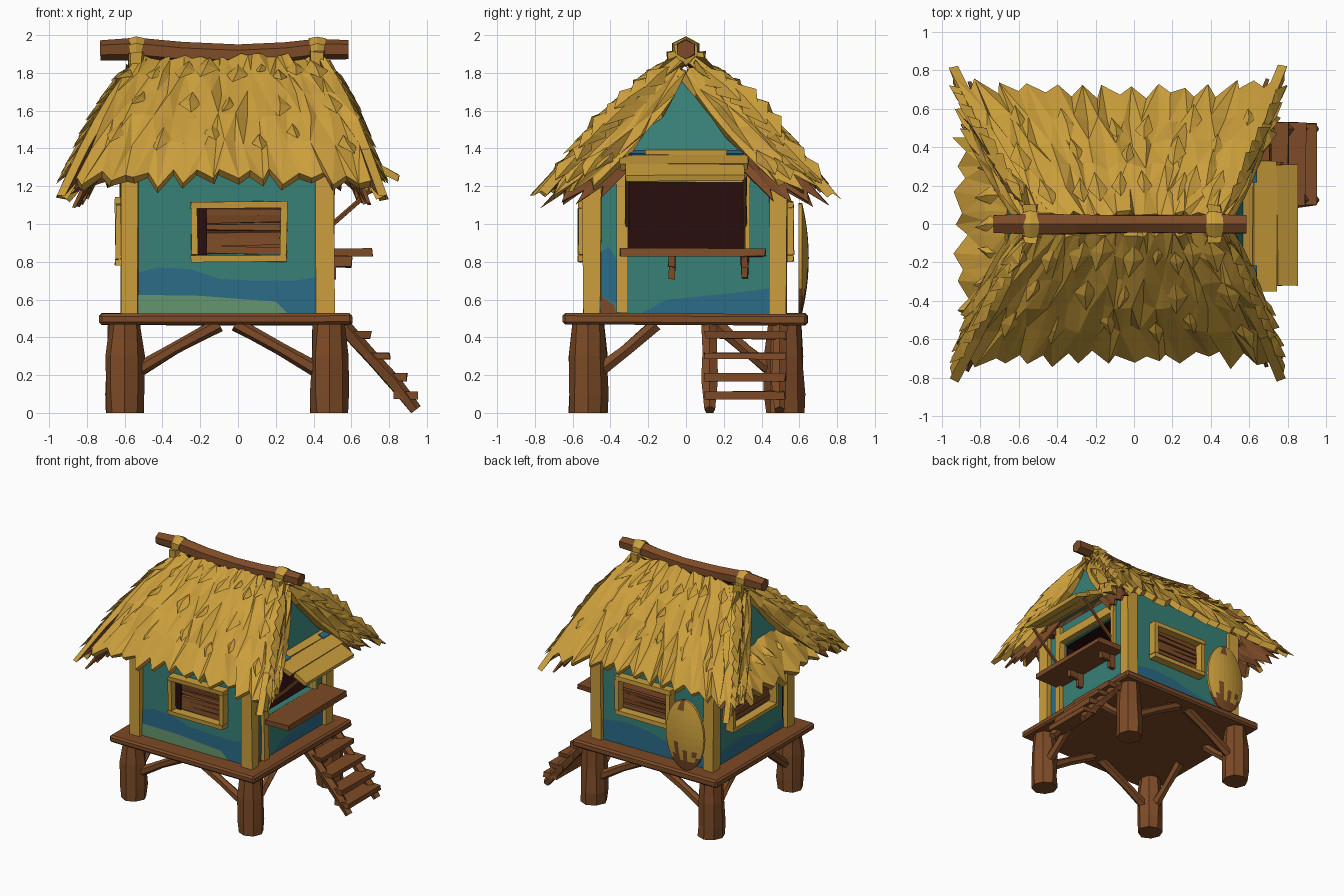
import bpy, bmesh, math, random
from mathutils import Vector, Matrix

if "Cube" in bpy.data.objects:
    bpy.data.objects.remove(bpy.data.objects["Cube"])

random.seed(7)
R = random.uniform


def material(name, rgb):
    m = bpy.data.materials.new(name)
    m.diffuse_color = (*rgb, 1)
    m.use_nodes = True
    m.node_tree.nodes["Principled BSDF"].inputs["Base Color"].default_value = m.diffuse_color
    return m


STRAW = material("straw yellow", (0.60, 0.345, 0.045))
WOOD = material("brown wood", (0.205, 0.07, 0.02))
TEAL = material("teal paint", (0.038, 0.22, 0.185))
BLUE = material("blue paint", (0.024, 0.15, 0.25))
GREEN = material("sage paint", (0.13, 0.30, 0.155))
DARK = material("dark interior", (0.022, 0.004, 0.004))


def finish(name, bm, *mats):
    me = bpy.data.meshes.new(name)
    bm.to_mesh(me)
    bm.free()
    for m in mats:
        me.materials.append(m)
    ob = bpy.data.objects.new(name, me)
    bpy.context.collection.objects.link(ob)
    return ob


def boxes(name, spans, mat, jit=0.0, rot=None):
    """Boxes given as (low corner, high corner), optionally turned about their centres."""
    bm = bmesh.new()
    for lo, hi in spans:
        lo, hi = Vector(lo), Vector(hi)
        m = Matrix.Translation((lo + hi) / 2) @ (rot or Matrix()) @ Matrix.Diagonal((*(hi - lo), 1))
        for v in bmesh.ops.create_cube(bm, size=1, matrix=m)["verts"]:
            v.co += Vector((R(-jit, jit), R(-jit, jit), R(-jit, jit)))
    return finish(name, bm, mat)


def log(name, pts, radii, mat=WOOD, sides=7, jit=0.12):
    """Rough faceted timber along a path."""
    bm = bmesh.new()
    pts = [Vector(p) for p in pts]
    rings = []
    for i, p in enumerate(pts):
        t = (pts[min(i + 1, len(pts) - 1)] - pts[max(i - 1, 0)]).normalized()
        a = t.cross(Vector((0, 1, 0)) if abs(t.y) < 0.9 else Vector((0, 0, 1))).normalized()
        b = t.cross(a)
        rings.append([bm.verts.new(p + (a * math.cos(math.tau * k / sides) + b * math.sin(math.tau * k / sides))
                                   * radii[i] * R(1 - jit, 1 + jit)) for k in range(sides)])
    for r0, r1 in zip(rings, rings[1:]):
        for k in range(sides):
            bm.faces.new((r0[k], r0[(k + 1) % sides], r1[(k + 1) % sides], r1[k]))
    bm.faces.new(rings[0])
    bm.faces.new(rings[-1])
    bmesh.ops.recalc_face_normals(bm, faces=bm.faces)
    return finish(name, bm, mat)


def on(side, u, v, d):
    """Point on a wall: u across, v up, d outwards."""
    return {"front": (u, -0.5 - d, v), "back": (u, 0.5 + d, v),
            "right": (0.47 + d, u, v), "left": (-0.58 - d, u, v)}[side]


def side_boxes(name, side, rects, d0, d1, mat, jit=0.0):
    spans = []
    for u0, u1, v0, v1 in rects:
        a, b = on(side, u0, v0, d0), on(side, u1, v1, d1)
        spans.append(([min(p) for p in zip(a, b)], [max(p) for p in zip(a, b)]))
    return boxes(name, spans, mat, jit)


def paint(name, side, pts, mat, d=0.004):
    bm = bmesh.new()
    f = bm.faces.new([bm.verts.new(on(side, u, v, d)) for u, v in pts])
    f.normal_update()
    if f.normal.dot(Vector(on(side, 0, 0, 1)) - Vector(on(side, 0, 0, 0))) < 0:
        f.normal_flip()
    return finish(name, bm, mat)


# ---- stilts, braces and deck
for x, ex in ((-0.6, 1), (0.485, -1)):
    for y in (-0.52, 0.52):
        log("stilt", [(x, y, 0), (x, y, 0.1), (x, y, 0.3), (x, y, 0.47)], [0.1, 0.105, 0.1, 0.085], sides=8, jit=0.08)
        s = -1 if y > 0 else 1
        log("brace_along", [(x + ex * .06, y, .22), (x + ex * .26, y, .34), (x + ex * .5, y, .47)], [.04, .033, .038], sides=6)
        log("brace_across", [(x, y + s * .06, .22), (x, y + s * .2, .33), (x, y + s * .36, .47)], [.04, .033, .038], sides=6)
deck = boxes("deck", [((-0.735, -0.655, 0.465), (0.605, 0.645, 0.525))], WOOD, 0.004)
bev = deck.modifiers.new("bevel", "BEVEL")
bev.width = 0.014
bev.segments = 1

# ---- ladder
for y in (0.125, 0.495):
    log("ladder_rail", [(0.55, y, 0.47), (0.68, y, 0.32), (0.82, y, 0.17), (0.94, y, 0.015)], [.045, .038, .042, .032], sides=5)
boxes("ladder_steps", [((x - .13, 0.1, z - .018), (x, 0.525, z + .018))
                       for x, z in ((.705, .41), (.805, .305), (.895, .19), (.955, .095))], WOOD, 0.006)

# ---- walls with openings, dark lining inside
holes = {"front": (-0.58, 0.47, (-0.22, 0.225, 0.84, 1.09)), "back": (-0.58, 0.47, (-0.22, 0.225, 0.84, 1.09)),
         "left": (-0.5, 0.5, (-0.27, 0.27, 0.82, 1.10)), "right": (-0.5, 0.5, (-0.32, 0.31, 0.87, 1.22))}
for side, (a, b, (u0, u1, v0, v1)) in holes.items():
    rects = [(a, u0, .52, 1.38), (u1, b, .52, 1.38), (u0, u1, .52, v0), (u0, u1, v1, 1.38)]
    side_boxes(side + "_wall", side, rects, -0.05, 0, TEAL)
    side_boxes(side + "_lining", side, rects if side == "right" else [(a, b, .52, 1.38)], -0.06, -0.05, DARK)
boxes("room_floor_and_ceiling", [((-.55, -.46, .522), (.44, .46, .53)), ((-.55, -.46, 1.3), (.44, .46, 1.33))], DARK)
boxes("corner_posts", [((x - .047, y - .047, .52), (x + .047, y + .047, 1.32))
                       for x in (-.575, .462) for y in (-.5, .485)], STRAW, 0.006)
boxes("eave_beams", [((-.75, y - .04, 1.31), (.6, y + .04, 1.38)) for y in (-.4, .4)], WOOD, 0.008)

# ---- faded paint
paint("blue_band", "front", [(-.54, .52), (.42, .52), (.42, .72), (.3, .70), (.1, .7), (-.1, .71), (-.25, .76), (-.42, .77), (-.54, .74)], BLUE)
paint("blue_band", "back", [(-.54, .52), (.42, .52), (.42, .69), (.2, .72), (0, .70), (-.2, .65), (-.54, .62)], BLUE)
paint("sage_band", "front", [(-.54, .52), (.27, .52), (.2, .59), (.05, .6), (-.2, .62), (-.54, .625)], GREEN, .008)
paint("blue_band", "right", [(-.25, .52), (.44, .52), (.44, .66), (.3, .64), (.1, .62), (-.1, .6)], BLUE)
paint("blue_band", "right", [(-.45, .62), (-.37, .58), (-.36, .8), (-.41, .88), (-.45, .85)], BLUE)
paint("worn_boards", "right", [(-.45, .52), (-.37, .52), (-.38, .57), (-.45, .62)], WOOD, .006)
paint("blue_band", "left", [(-.45, .52), (.44, .52), (.44, .62), (.1, .66), (-.2, .58), (-.45, .6)], BLUE)


# ---- shuttered windows
def window(side, u0, u1, v0, v1):
    w = 0.036
    side_boxes(side + "_window_frame", side, [(u0, u1, v1 - w, v1), (u0, u1, v0, v0 + w),
               (u0, u0 + w, v0 + w, v1 - w), (u1 - w, u1, v0 + w, v1 - w)], -0.04, 0.07, STRAW, 0.004)
    n, h, a = 6, (v1 - v0 - 2 * w) / 6, u0 + w
    side_boxes(side + "_shutter_slats", side, [(a, u1 - w, v0 + w + i * h + .006, v0 + w + (i + 1) * h - .002)
               for i in range(n)], -0.02, 0.008, WOOD, 0.007)
    side_boxes(side + "_shutter_back", side, [(a, u1 - w, v0 + w, v1 - w)], -0.04, -0.012, WOOD)


window("front", -.25, .26, .80, 1.12)
window("back", -.25, .26, .80, 1.12)
window("left", -.30, .30, .78, 1.14)
side_boxes("front_window_gap", "front", [(-.214, -.165, .837, 1.083)], -.02, .018, DARK)

# ---- serving hatch: frame, counter, brackets, awning
side_boxes("hatch_frame", "right", [(-.37, -.305, .53, 1.36), (-.31, .34, 1.22, 1.29), (.31, .34, .87, 1.22)], -.02, .03, STRAW, .004)
boxes("counter", [((.45, -.35, .825), (.71, .42, .87))], WOOD, .006)
for y in (-.075, .31):
    boxes("counter_bracket", [((.47, y - .018, .71), (.52, y + .018, .83)), ((.5, y - .018, .77), (.6, y + .018, .83))], WOOD, .006)
tilt = math.atan2(.16, .36)
rot = Matrix.Rotation(tilt, 4, "Y")
for i, (a, b) in enumerate(((-.33, .33), (-.35, .33), (-.32, .31))):
    x, z = .555 + i * .12, 1.38 - i * .055
    boxes("awning_plank", [((x - .062, a, z - .018), (x + .062, b, z + .018))], STRAW, .006, rot)
boxes("awning_paint", [((.59, y - .045, 1.374), (.64, y + .045, 1.383)) for y in (-.26, .26)], BLUE, 0, rot)
for y in (-.31, .31):
    log("awning_prop", [(.48, y, .98), (.64, y, 1.12), (.77, y, 1.25)], [.014, .013, .014], sides=5)

# ---- gable panels, leaning outwards
for name, xa, xb in (("right_gable", .46, .575), ("left_gable", -.56, -.68)):
    bm = bmesh.new()
    f = bm.faces.new([bm.verts.new(p) for p in ((xa, 0, 1.80), (xb, -.42, 1.36), (xb, .42, 1.36))])
    f.normal_update()
    if f.normal.x * xa < 0:
        f.normal_flip()
    finish(name, bm, TEAL).modifiers.new("thick", "SOLIDIFY").thickness = 0.03


# ---- thatched roof
def slope(s):
    def f(u, v):
        c = abs(2 * u - 1) ** 4 * v * v
        x = (-.53 - .39 * v) * (1 - u) + (.46 + .30 * v) * u
        return Vector((x, s * (.05 + .62 * v + .06 * c), 1.885 - .6 * v - .05 * c + .045 * math.sin(math.pi * v)))
    return f


def wing(e, s, drop=0.0):
    def f(u, v):
        outer = slope(s)(1 if e > 0 else 0, v)
        inner = Vector((.49 + .21 * v if e > 0 else -.59 - .27 * v, s * .43 * v ** 1.3, 1.80 - .54 * v))
        return outer.lerp(inner, u) + Vector((-e * drop, -s * drop * .5, -drop * .8))
    return f


def skirt(u, v):
    return Vector((-.66 - .22 * v, -.45 + .9 * u, 1.45 - .22 * v))


def thatch(name, f, nu, nv, v0=0.0, jit=0.02, tip=0.075, mat=STRAW, thick=0.05, out=(0, 0, 1)):
    bm = bmesh.new()
    g = []
    for j in range(nv + 1):
        row = []
        for i in range(nu + 1):
            u, v = i / nu, v0 + (1 - v0) * j / nv
            p = f(u, v)
            if 0 < i < nu:
                p += Vector((R(-jit, jit), R(-jit, jit), R(-jit, jit)))
            if j == nv and i % 2 == 0:   # ragged fringe
                p += (f(u, 1) - f(u, .9)).normalized() * tip * R(.7, 1.3)
            row.append(bm.verts.new(p))
        g.append(row)
    for j in range(nv):
        for i in range(nu):
            q = (g[j][i], g[j][i + 1], g[j + 1][i + 1], g[j + 1][i])
            for t in ((q[0], q[1], q[2]), (q[0], q[2], q[3])) if (i + j) % 2 else ((q[0], q[1], q[3]), (q[1], q[2], q[3])):
                bm.faces.new(t)
    bm.normal_update()
    if sum(fc.normal.dot(Vector(out)) for fc in bm.faces) < 0:
        bmesh.ops.reverse_faces(bm, faces=bm.faces)
    m = finish(name, bm, mat, WOOD).modifiers.new("thick", "SOLIDIFY")
    m.thickness, m.offset, m.material_offset = thick, -1, 1


def tufts(name, f, spots, size=0.1, out=(0, 0, 1)):
    bm = bmesh.new()
    for u, v in spots:
        p = f(u, v)
        d = (f(u, v + .02) - p).normalized()
        w = (f(u + .02, v) - p).normalized()
        n = w.cross(d).normalized()
        n = -n if n.dot(Vector(out)) < 0 else n
        k = size * R(.7, 1.2)
        a, b, top, tip, ridge = [bm.verts.new(q) for q in (
            p - w * k * .45, p + w * k * .45, p - d * k * .7 + n * .004,
            p + d * k * .8 + n * .035 + w * R(-.03, .03), p + n * .03)]
        for t in ((a, ridge, top), (ridge, b, top), (a, tip, ridge), (ridge, tip, b), (a, b, tip)):
            bm.faces.new(t)
    bmesh.ops.recalc_face_normals(bm, faces=bm.faces)
    finish(name, bm, STRAW)


for s, label in ((-1, "front"), (1, "back")):
    thatch(label + "_thatch", slope(s), 26, 5, jit=.022)
    spots = [((i + R(.1, .9)) / n, r + R(-.06, .06)) for r, n in ((.2, 9), (.5, 5), (.75, 6)) for i in range(n)]
    tufts(label + "_tufts", slope(s), spots, .12)
    for e, end in ((1, "right"), (-1, "left")):
        nm, out = label + "_" + end, (e, 0, .4)
        thatch(nm + "_hip_thatch", wing(e, s), 6, 5, tip=.12, out=out)
        thatch(nm + "_under_fringe", wing(e, s, .08), 6, 2, .7, .01, .1, WOOD, .02, out)
        tufts(nm + "_hip_tufts", wing(e, s), [(R(.02, .2), .2 + .1 * i) for i in range(8)], .15, out)
        tufts(nm + "_eave_tufts", wing(e, s), [(.15 + .2 * i, R(.85, .97)) for i in range(4)], .13, out)
thatch("left_skirt_thatch", skirt, 12, 2)
tufts("left_skirt_tufts", skirt, [(i / 6, .4) for i in range(1, 6)])

# ---- ridge log with straw ties
log("ridge_log", [(-.73, 0, 1.92), (-.54, 0, 1.925), (-.3, 0, 1.905), (0, 0, 1.895), (.25, 0, 1.905), (.42, 0, 1.925), (.585, 0, 1.925)],
    [.052, .06, .058, .052, .055, .058, .052], sides=6, jit=.08)
for x in (-.54, .42):
    log("ridge_tie", [(x - .035, 0, 1.91), (x, 0, 1.915), (x + .035, 0, 1.91)], [.072, .08, .072], STRAW, 6, .07)
    boxes("ridge_tie_ends", [((x - .035, s * .08 - .02, 1.82), (x + .035, s * .08 + .02, 1.91)) for s in (-1, 1)], STRAW, .008)

# ---- oval board leaning on the back wall, dipped in brown
bm = bmesh.new()
drip = (.05, .12, .04, .13, .02, .15, .03, .08)
front, back = [], []
for j in range(17):
    q = -math.cos(math.pi * j / 16)
    hw = .175 * math.sqrt(max(1 - q * q, .002))
    for rows, base, bulge in ((front, .615, .035), (back, .595, .01)):
        rows.append([bm.verts.new((-.42 + hw * (i / 4 - 1), base + bulge * (1 - q * q) * (1 - (i / 4 - 1) ** 2), .82 + .29 * q))
                     for i in range(9)])
for rows in (front, back):
    for r0, r1 in zip(rows, rows[1:]):
        for i in range(8):
            bm.faces.new((r0[i], r0[i + 1], r1[i + 1], r1[i]))


def rim(r):
    return [x[0] for x in r] + r[-1][1:] + [x[8] for x in r[-2::-1]] + r[0][7:0:-1]


fl, bl = rim(front), rim(back)
for k in range(len(fl)):
    bm.faces.new((fl[k], fl[k - 1], bl[k - 1], bl[k]))
bmesh.ops.recalc_face_normals(bm, faces=bm.faces)
for f in bm.faces:
    c = f.calc_center_median()
    col = min(7, max(0, int((c.x + .595) / .35 * 8)))
    f.material_index = int(c.z < .59 + drip[col] or (c.z > 1.03 and col == 4))
finish("oval_board", bm, STRAW, WOOD)
